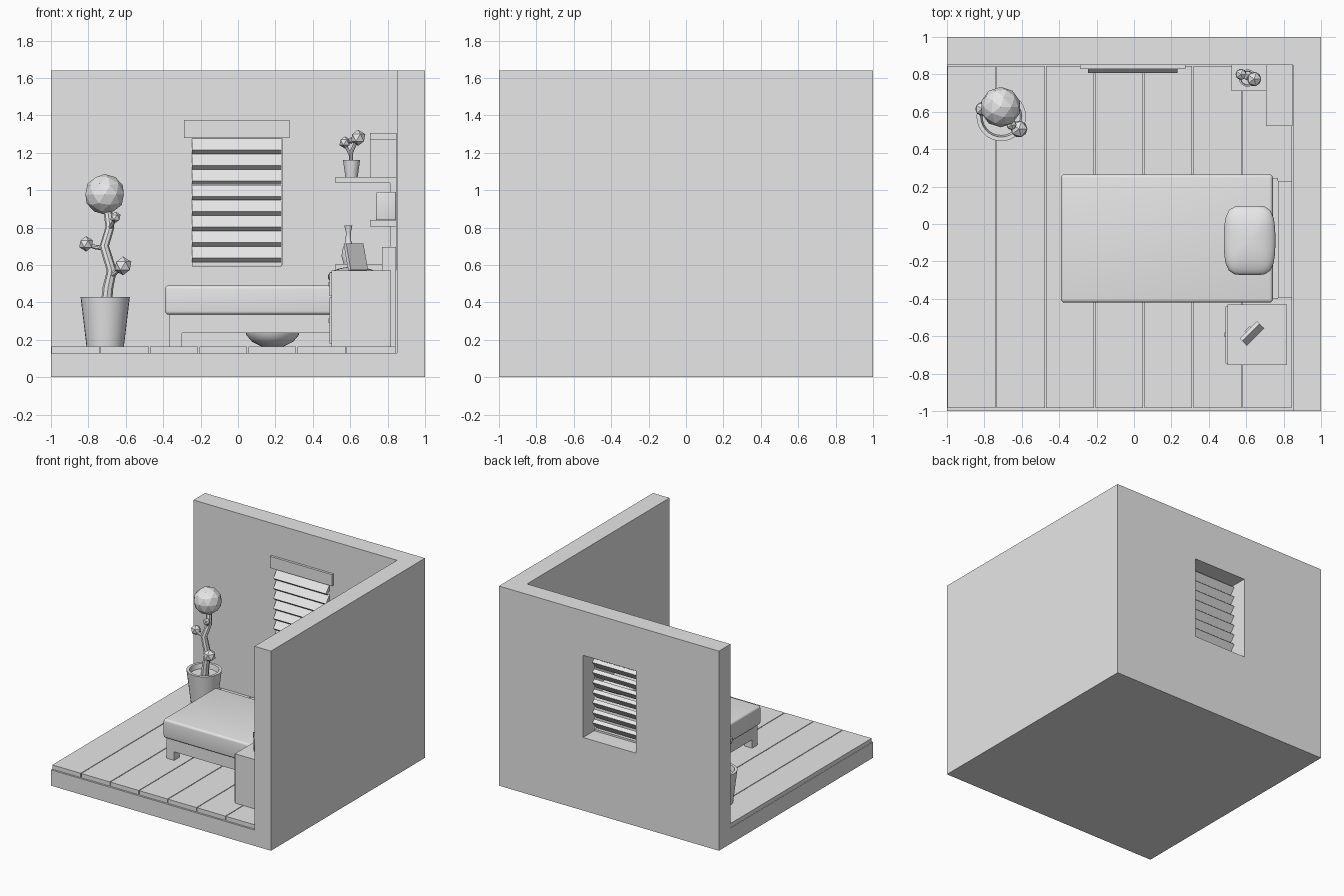
import bpy, bmesh, math
from mathutils import Vector, Matrix

if "Cube" in bpy.data.objects:
    bpy.data.objects.remove(bpy.data.objects["Cube"], do_unlink=True)

grey = bpy.data.materials.new("plain_grey")
grey.use_nodes = True
grey.diffuse_color = (0.8, 0.8, 0.8, 1)
grey.node_tree.nodes["Principled BSDF"].inputs["Base Color"].default_value = (0.8, 0.8, 0.8, 1)


def finish(name, bm, smooth=None):
    """Turn a bmesh into a named grey object."""
    bmesh.ops.recalc_face_normals(bm, faces=bm.faces)
    mesh = bpy.data.meshes.new(name)
    bm.to_mesh(mesh)
    bm.free()
    mesh.materials.append(grey)
    ob = bpy.data.objects.new(name, mesh)
    bpy.context.collection.objects.link(ob)
    if smooth:
        select(ob)
        bpy.ops.object.shade_smooth_by_angle(angle=math.radians(smooth))
    return ob


def select(ob):
    bpy.ops.object.select_all(action='DESELECT')
    ob.select_set(True)
    bpy.context.view_layer.objects.active = ob


def box(name, x, y, z, bevel=0, smooth=None):
    """Box from its x, y and z ranges, with optional rounded edges."""
    bm = bmesh.new()
    size = [r[1] - r[0] for r in (x, y, z)]
    centre = [sum(r) / 2 for r in (x, y, z)]
    bmesh.ops.create_cube(bm, size=1, matrix=Matrix.Translation(centre) @ Matrix.Diagonal((*size, 1)))
    if bevel:
        bmesh.ops.bevel(bm, geom=bm.edges[:], offset=bevel, segments=4, profile=0.5, affect='EDGES')
    return finish(name, bm, smooth)


def lathe(name, centre, profile, sides=24):
    """Spin (radius, height) points around the vertical axis."""
    bm = bmesh.new()
    verts = [bm.verts.new((r, 0, z)) for r, z in profile]
    edges = [bm.edges.new(pair) for pair in zip(verts, verts[1:])]
    bmesh.ops.spin(bm, geom=verts + edges, cent=(0, 0, 0), axis=(0, 0, 1),
                   angle=math.tau, steps=sides, use_duplicate=False)
    bmesh.ops.remove_doubles(bm, verts=bm.verts, dist=0.0005)
    bmesh.ops.translate(bm, verts=bm.verts, vec=centre)
    return finish(name, bm, 40)


def ball(name, centre, radius, level=1):
    bm = bmesh.new()
    bmesh.ops.create_icosphere(bm, subdivisions=level, radius=radius, matrix=Matrix.Translation(centre))
    return finish(name, bm)


def stem(name, points, r0, r1, sides=8):
    """Tapered tube through the given points."""
    bm = bmesh.new()
    pts = [Vector(p) for p in points]
    rings = []
    for i, p in enumerate(pts):
        d = pts[min(i + 1, len(pts) - 1)] - pts[max(i - 1, 0)]
        turn = Vector((0, 0, 1)).rotation_difference(d.normalized())
        r = r0 + (r1 - r0) * i / (len(pts) - 1)
        angles = [math.tau * k / sides for k in range(sides)]
        rings.append([bm.verts.new(p + turn @ Vector((r * math.cos(a), r * math.sin(a), 0))) for a in angles])
    for a, b in zip(rings, rings[1:]):
        for k in range(sides):
            n = (k + 1) % sides
            bm.faces.new((a[k], a[n], b[n], b[k]))
    for ring in (rings[0], rings[-1]):
        bm.faces.new(ring)
    return finish(name, bm, 40)


# Room shell: solid block with the interior and window cut away
shell = box("room_shell", (-1, 1), (-1, 1), (0, 1.64))
for cutter in (box("interior_cutter", (-1.2, 0.85), (-1.2, 0.85), (0.13, 1.9)),
               box("window_cutter", (-0.245, 0.235), (0.7, 1.2), (0.6, 1.275))):
    cutter.hide_render = True
    mod = shell.modifiers.new("cut", 'BOOLEAN')
    mod.operation = 'DIFFERENCE'
    mod.solver = 'EXACT'
    mod.object = cutter
    select(shell)
    bpy.ops.object.modifier_apply(modifier=mod.name)
    bpy.data.objects.remove(cutter, do_unlink=True)

# Floor planks
seams = [-0.998, -0.735, -0.47, -0.207, 0.055, 0.317, 0.58, 0.848]
for i, (a, b) in enumerate(zip(seams, seams[1:])):
    box(f"floor_plank_{i + 1}", (a, b - 0.006), (-0.985, 0.845), (0.13, 0.165))

# Window blind: valance, tilted slats and bottom rail
box("blind_valance", (-0.29, 0.275), (0.83, 0.855), (1.28, 1.375))
tilt = math.radians(40)
for i in range(8):
    bm = bmesh.new()
    place = Matrix.Translation((-0.006, 0.845, 1.235 - i * 0.0825)) @ Matrix.Rotation(-tilt, 4, 'X')
    bmesh.ops.create_cube(bm, size=1, matrix=place @ Matrix.Diagonal((0.478, 0.032, 0.08, 1)))
    finish(f"blind_slat_{i + 1}", bm)
box("blind_bottom_rail", (-0.245, 0.233), (0.815, 0.855), (0.593, 0.615))

# Bed
box("mattress", (-0.39, 0.742), (-0.42, 0.265), (0.335, 0.49), 0.018, 60)
box("bed_frame", (-0.37, 0.77), (-0.4, 0.245), (0.235, 0.335))
for i, x in enumerate((-0.37, 0.69)):
    for j, y in enumerate((-0.4, 0.175)):
        box(f"bed_leg_{i}{j}", (x, x + 0.07), (y, y + 0.07), (0.165, 0.235))
box("headboard", (0.77, 0.845), (-0.395, 0.23), (0.165, 0.695))

# Pillow: a plump superellipse cushion
bm = bmesh.new()
bmesh.ops.create_uvsphere(bm, u_segments=32, v_segments=16, radius=1)
for v in bm.verts:
    flat = Vector((v.co.x, v.co.y))
    if flat.length > 0.001:
        d = flat.normalized()
        flat *= (abs(d.x) ** 5 + abs(d.y) ** 5) ** -0.2
    pinch = 1 - 0.1 * flat.y ** 2
    v.co = (0.618 + flat.x * 0.138 * pinch, -0.088 + flat.y * 0.185, 0.537 + v.co.z * 0.053)
finish("pillow", bm, 80)

# Round bowl tucked under the bed
lathe("bowl_under_bed", (0.185, -0.1, 0.165),
      [(0, 0), (0.06, 0), (0.11, 0.025), (0.14, 0.06), (0.145, 0.08), (0.1, 0.1), (0, 0.11)], 32)

# Nightstand with drawers facing the room
box("nightstand", (0.5, 0.818), (-0.755, -0.43), (0.165, 0.57))
for i, (low, high) in enumerate(((0.18, 0.425), (0.435, 0.56))):
    box(f"nightstand_drawer_{i + 1}", (0.49, 0.5), (-0.745, -0.44), (low, high))
    box(f"drawer_knob_{i + 1}", (0.483, 0.49), (-0.605, -0.58), ((low + high) / 2 - 0.012, (low + high) / 2 + 0.012))

# Leaning picture frame with its rear foot
place = Matrix.Translation((0.63, -0.585, 0.642)) @ Matrix.Rotation(math.radians(45), 4, 'Z')
lean = place @ Matrix.Rotation(math.radians(-14), 4, 'X')
bm = bmesh.new()
bmesh.ops.create_cube(bm, size=1, matrix=lean @ Matrix.Diagonal((0.13, 0.02, 0.145, 1)))
bmesh.ops.create_cube(bm, size=1, matrix=place @ Matrix.Translation((0, 0.025, -0.035)) @ Matrix.Diagonal((0.04, 0.02, 0.07, 1)))
finish("picture_frame", bm)

# Corner shelving
deep, short = (0.525, 0.85), (0.71, 0.85)
box("shelf_top", (0.705, 0.848), deep, (1.27, 1.305))
box("shelf_upper_panel", (0.705, 0.848), (0.82, 0.85), (1.07, 1.27))
box("shelf_middle", (0.52, 0.812), short, (1.037, 1.07))
box("shelf_wall_panel", (0.812, 0.848), short, (0.605, 1.07))
box("shelf_lower", (0.705, 0.848), deep, (0.805, 0.84))
box("shelf_bottom", (0.52, 0.848), short, (0.57, 0.605))
box("storage_box", (0.738, 0.845), (0.56, 0.69), (0.84, 0.99), 0.008, 60)
lathe("vase", (0.59, 0.78, 0.605),
      [(0, 0), (0.025, 0), (0.036, 0.04), (0.034, 0.07), (0.015, 0.125), (0.013, 0.17),
       (0.022, 0.207), (0.015, 0.2), (0, 0.17)])


def pot(name, centre, bottom, top, height, wall):
    lathe(name, centre, [(0, 0), (bottom, 0), (top, height), (top - wall, height),
                         (top - wall * 1.4, height * 0.85), (0, height * 0.85)], 28)


# Large potted tree
pot("tree_pot", (-0.71, 0.575, 0.165), 0.1, 0.132, 0.265, 0.022)
stem("tree_trunk", [(-0.705, 0.575, 0.38), (-0.695, 0.575, 0.48), (-0.675, 0.57, 0.57),
                    (-0.715, 0.58, 0.7), (-0.685, 0.6, 0.8), (-0.7, 0.62, 0.92)], 0.03, 0.022)
stem("tree_branch_left", [(-0.715, 0.585, 0.69), (-0.76, 0.6, 0.695), (-0.81, 0.615, 0.71)], 0.014, 0.01)
stem("tree_branch_right", [(-0.685, 0.57, 0.54), (-0.65, 0.54, 0.565), (-0.615, 0.505, 0.595)], 0.016, 0.012)
stem("tree_twig", [(-0.69, 0.6, 0.79), (-0.67, 0.56, 0.82), (-0.655, 0.53, 0.855)], 0.012, 0.008)
ball("tree_crown", (-0.713, 0.625, 0.978), 0.108, 2)
ball("tree_leaf_left", (-0.812, 0.615, 0.713), 0.041)
ball("tree_leaf_right", (-0.615, 0.508, 0.595), 0.05)
ball("tree_leaf_small", (-0.655, 0.53, 0.855), 0.03)

# Small potted plant on the shelf
pot("plant_pot", (0.607, 0.78, 1.07), 0.033, 0.046, 0.092, 0.008)
stem("plant_stem", [(0.605, 0.78, 1.14), (0.605, 0.78, 1.2), (0.64, 0.777, 1.28)], 0.011, 0.009)
stem("plant_branch", [(0.605, 0.78, 1.18), (0.59, 0.79, 1.21), (0.57, 0.8, 1.25)], 0.009, 0.007)
ball("plant_leaf_right", (0.642, 0.775, 1.28), 0.043)
ball("plant_leaf_left", (0.572, 0.8, 1.255), 0.033)
ball("plant_leaf_small", (0.605, 0.785, 1.265), 0.018)
